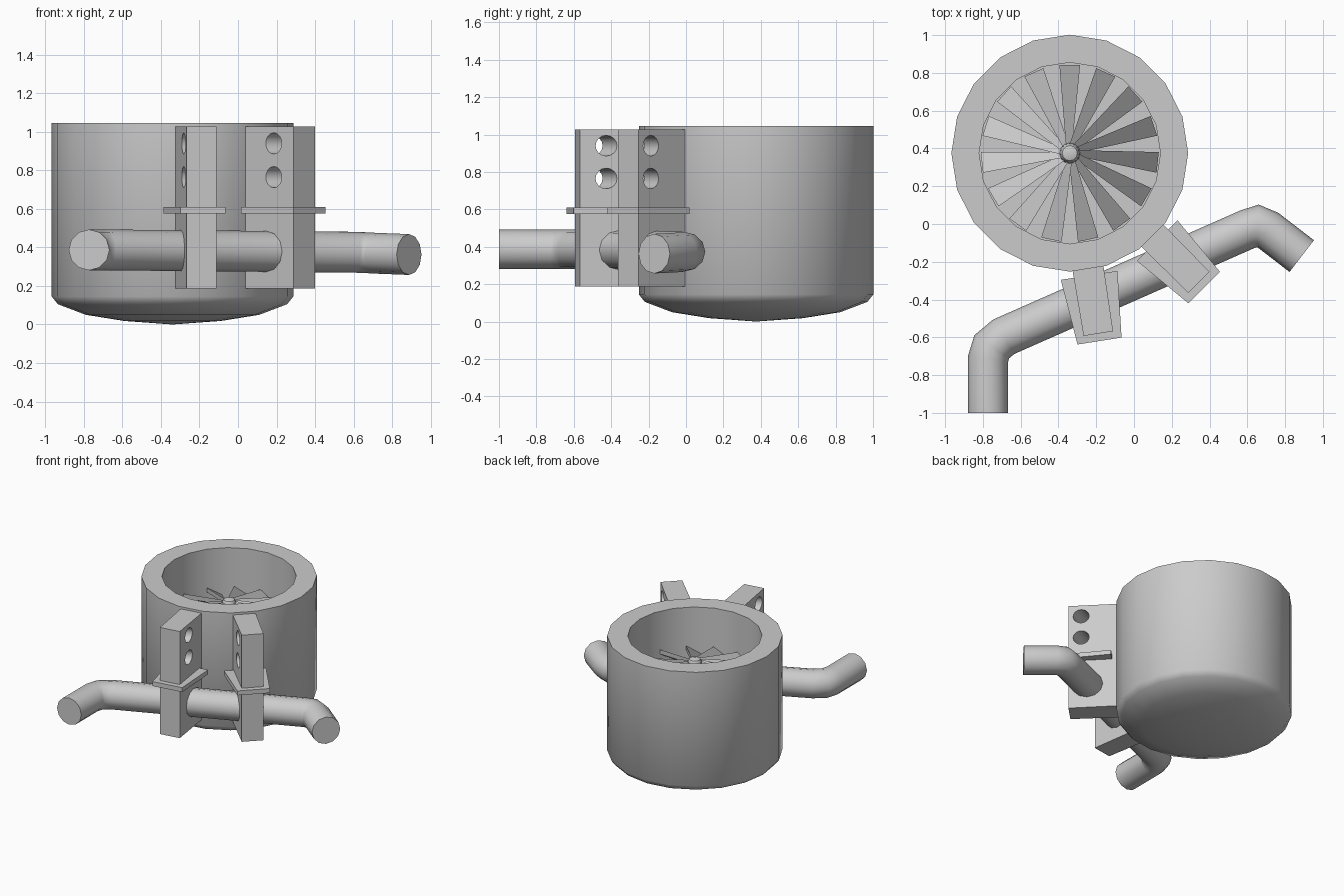
import bpy, bmesh, math
from mathutils import Vector, Matrix

if "Cube" in bpy.data.objects:
    bpy.data.objects.remove(bpy.data.objects["Cube"])

CX, CY = -0.34, 0.375            # drum axis


def finish(name, bm, smooth=True):
    bmesh.ops.recalc_face_normals(bm, faces=bm.faces)
    me = bpy.data.meshes.new(name)
    bm.to_mesh(me)
    bm.free()
    ob = bpy.data.objects.new(name, me)
    bpy.context.collection.objects.link(ob)
    bpy.ops.object.select_all(action='DESELECT')
    ob.select_set(True)
    bpy.context.view_layer.objects.active = ob
    if smooth:
        bpy.ops.object.shade_smooth_by_angle(angle=math.radians(40))
    return ob


def lathe(name, profile, sides):
    bm = bmesh.new()
    vs = [bm.verts.new((r, 0, z)) for r, z in profile]
    es = [bm.edges.new(p) for p in zip(vs, vs[1:])]
    bmesh.ops.spin(bm, geom=vs + es, cent=(0, 0, 0), axis=(0, 0, 1),
                   angle=2 * math.pi, steps=sides)
    bmesh.ops.remove_doubles(bm, verts=bm.verts, dist=1e-4)
    bmesh.ops.translate(bm, verts=bm.verts, vec=(CX, CY, 0))
    return finish(name, bm)


def prism(bm, pts, z0, z1, mat):
    # vertical prism from a plan outline
    lo = [bm.verts.new(mat @ Vector((x, y, z0))) for x, y in pts]
    hi = [bm.verts.new(mat @ Vector((x, y, z1))) for x, y in pts]
    n = len(pts)
    bm.faces.new(lo[::-1])
    bm.faces.new(hi)
    for i in range(n):
        j = (i + 1) % n
        bm.faces.new((lo[i], lo[j], hi[j], hi[i]))


def trapezoid(u0, w0, u1, w1):
    return [(u0, -w0), (u1, -w1), (u1, w1), (u0, w0)]


# Drum with rounded underside and open well
lathe("drum", [(0, 0), (0.25, 0.018), (0.45, 0.05), (0.595, 0.105), (0.627, 0.145),
               (0.627, 1.045), (0.48, 1.045), (0.48, 0.6), (0, 0.6)], 20)

# Fan hub and pitched blades
lathe("fan_hub", [(0.055, 0.6), (0.055, 0.83), (0.04, 0.86), (0, 0.873)], 12)
BLADES = 15
bm = bmesh.new()
for k in range(BLADES):
    rot = Matrix.Translation((CX, CY, 0)) @ Matrix.Rotation(
        math.pi / 2 + 2 * math.pi * k / BLADES, 4, 'Z')
    top = [(0.04, -0.012, 0.80), (0.468, -0.055, 0.68),
           (0.468, 0.055, 0.745), (0.04, 0.02, 0.845)]
    a = [bm.verts.new(rot @ Vector(p)) for p in top]
    b = [bm.verts.new(rot @ Vector((x, y, z - 0.035))) for x, y, z in top]
    bm.faces.new(a)
    bm.faces.new(b[::-1])
    for i in range(4):
        j = (i + 1) % 4
        bm.faces.new((a[i], b[i], b[j], a[j]))
finish("fan_blades", bm, smooth=False)

# Two radial brackets, each with a collar and a pair of through holes
for side, deg in (("left", -81), ("right", -45)):
    mat = Matrix.Translation((CX, CY, 0)) @ Matrix.Rotation(math.radians(deg), 4, 'Z')
    bm = bmesh.new()
    prism(bm, trapezoid(0.59, 0.083, 0.967, 0.079), 0.187, 1.028, mat)
    bracket = finish(side + "_bracket", bm, smooth=False)

    bm = bmesh.new()
    for z in (0.94, 0.765):
        at = Matrix.Translation(mat @ Vector((0.85, 0, z)))
        turn = Matrix.Rotation(math.radians(27), 4, 'Z') @ Matrix.Rotation(math.pi / 2, 4, 'Y')
        bmesh.ops.create_cone(bm, cap_ends=True, segments=16, radius1=0.055,
                              radius2=0.055, depth=0.4, matrix=at @ turn)
    cutter = finish("hole_cutter", bm, smooth=False)
    cutter.hide_render = True
    mod = bracket.modifiers.new("holes", 'BOOLEAN')
    mod.operation, mod.solver, mod.object = 'DIFFERENCE', 'EXACT', cutter
    bpy.context.view_layer.objects.active = bracket
    bpy.ops.object.modifier_apply(modifier=mod.name)
    bpy.data.objects.remove(cutter)
    bpy.ops.object.select_all(action='DESELECT')
    bracket.select_set(True)
    bpy.ops.object.shade_smooth_by_angle(angle=math.radians(40))

    bm = bmesh.new()
    prism(bm, trapezoid(0.655, 0.152, 1.007, 0.118), 0.575, 0.61, mat)
    finish(side + "_collar", bm, smooth=False)

# Bent handlebar pipe swept with mitred rings
path = [Vector(p) for p in ((-0.773, -1.0, 0.387), (-0.773, -0.715, 0.387),
                            (-0.753, -0.65, 0.387), (-0.69, -0.597, 0.387),
                            (0.6, -0.028, 0.375), (0.655, -0.01, 0.373),
                            (0.71, -0.033, 0.37), (0.888, -0.17, 0.363))]
SIDES, RAD = 12, 0.106
bm = bmesh.new()
rings = []
for i, p in enumerate(path):
    d0 = (p - path[i - 1]).normalized() if i else (path[1] - p).normalized()
    d1 = (path[i + 1] - p).normalized() if i < len(path) - 1 else d0
    t = (d0 + d1).normalized()
    s = Vector((t.y, -t.x, 0)).normalized() / max(t.dot(d0), 0.5)
    rings.append([bm.verts.new(p + RAD * (s * math.cos(a) + Vector((0, 0, math.sin(a)))))
                  for a in (2 * math.pi * k / SIDES for k in range(SIDES))])
for r0, r1 in zip(rings, rings[1:]):
    for k in range(SIDES):
        j = (k + 1) % SIDES
        bm.faces.new((r0[k], r0[j], r1[j], r1[k]))
bm.faces.new(rings[0][::-1])
bm.faces.new(rings[-1])
finish("handle_pipe", bm)
